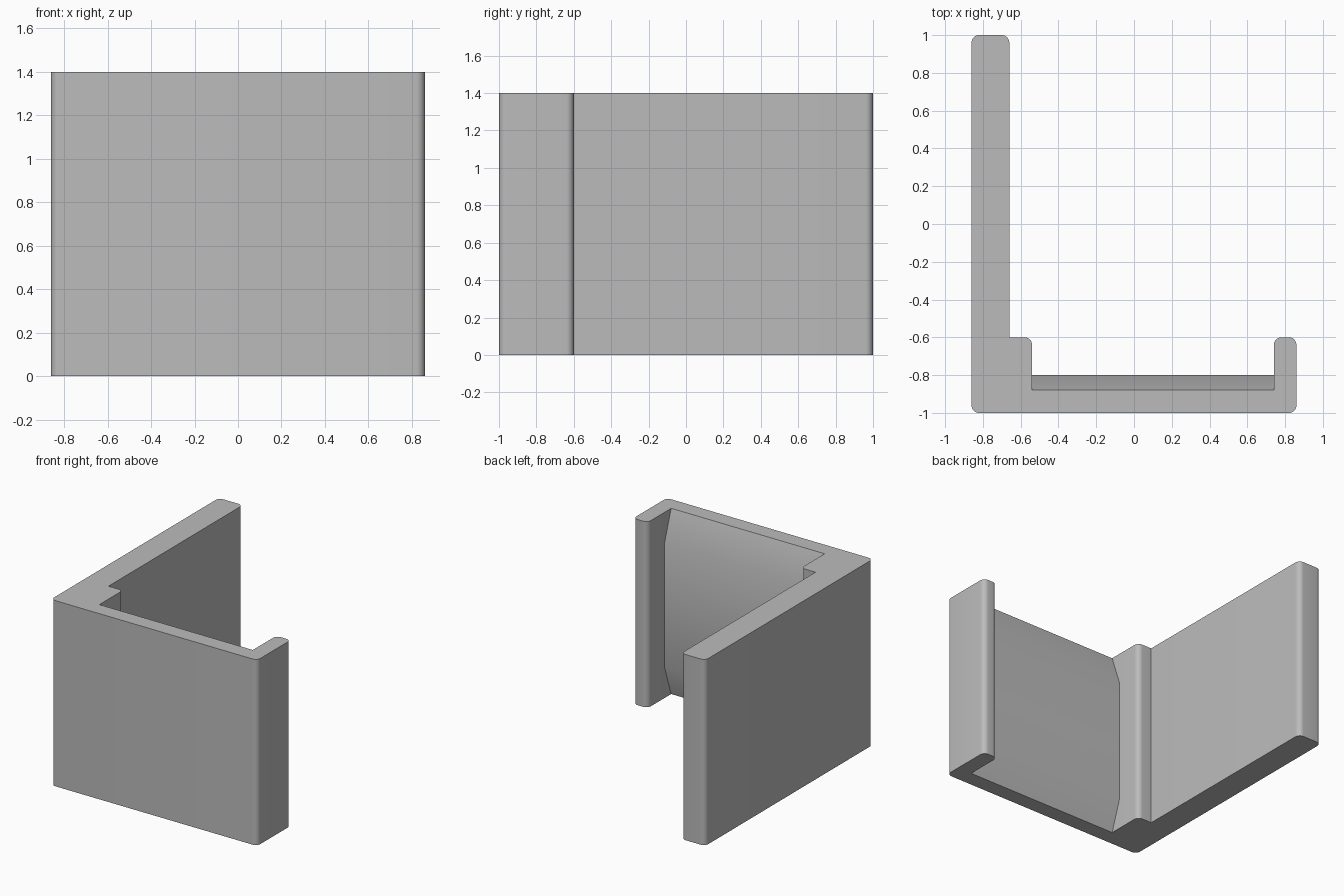
import bpy
import bmesh
from math import radians, sin, cos
from mathutils import Vector

cube = bpy.data.objects.get("Cube")
if cube:
    bpy.data.objects.remove(cube, do_unlink=True)

HEIGHT = 1.4
RADIUS = 0.04
STEPS = 8

grey = bpy.data.materials.new("plain grey")
grey.use_nodes = True
colour = (0.5, 0.5, 0.5, 1)
grey.diffuse_color = colour
grey.node_tree.nodes["Principled BSDF"].inputs["Base Color"].default_value = colour


def rounded(corners):
    """Outline from (x, y, is_round) corners, with arcs at the round ones."""
    points = []
    for i, (x, y, is_round) in enumerate(corners):
        here = Vector((x, y))
        if not is_round:
            points.append(here)
            continue
        to_prev = (Vector(corners[i - 1][:2]) - here).normalized()
        to_next = (Vector(corners[(i + 1) % len(corners)][:2]) - here).normalized()
        centre = here + (to_prev + to_next) * RADIUS
        for s in range(STEPS + 1):
            a = radians(90) * s / STEPS
            points.append(centre - (to_next * cos(a) + to_prev * sin(a)) * RADIUS)
    return points


def extrude(name, points, offset):
    """Solid made by sweeping a flat outline along an offset."""
    bm = bmesh.new()
    face = bm.faces.new([bm.verts.new(p) for p in points])
    swept = bmesh.ops.extrude_face_region(bm, geom=[face], use_keep_orig=True)
    verts = [v for v in swept["geom"] if isinstance(v, bmesh.types.BMVert)]
    bmesh.ops.translate(bm, verts=verts, vec=offset)
    bmesh.ops.recalc_face_normals(bm, faces=bm.faces)
    mesh = bpy.data.meshes.new(name)
    bm.to_mesh(mesh)
    bm.free()
    mesh.materials.append(grey)
    obj = bpy.data.objects.new(name, mesh)
    bpy.context.collection.objects.link(obj)
    bpy.ops.object.select_all(action="DESELECT")
    obj.select_set(True)
    bpy.context.view_layer.objects.active = obj
    bpy.ops.object.shade_smooth_by_angle(angle=radians(30))
    return obj


# Bracket: long arm, front plate and short lip, swept upwards
outline = rounded([
    (-0.86, -1, True), (0.86, -1, True), (0.86, -0.6, True),
    (0.74, -0.6, True), (0.74, -0.88, False), (-0.54, -0.88, False),
    (-0.54, -0.6, True), (-0.66, -0.6, False), (-0.66, 1, True),
    (-0.86, 1, True),
])
extrude("bracket", [p.to_3d() for p in outline], (0, 0, HEIGHT))

# Pad: thicker middle of the front plate, tapering to its top and bottom
taper = 0.235
pad = [(-0.88, 0), (-0.8, taper), (-0.8, HEIGHT - taper), (-0.88, HEIGHT)]
extrude("tapered_pad", [Vector((-0.54, y, z)) for y, z in pad], (1.28, 0, 0))
